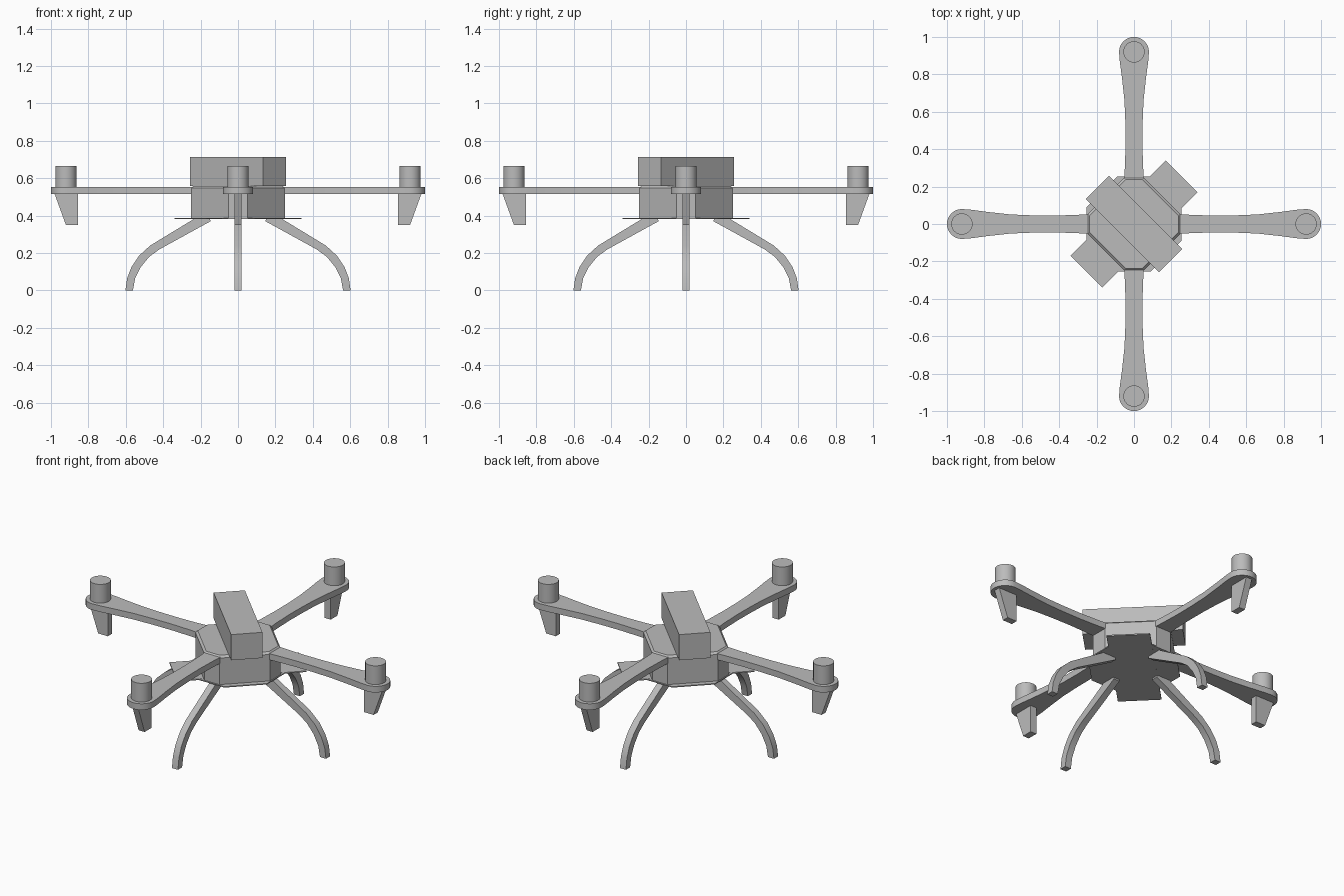
import bpy, bmesh, math
from mathutils import Matrix

cube = bpy.data.objects.get("Cube")
if cube:
    bpy.data.objects.remove(cube, do_unlink=True)

grey = bpy.data.materials.new("plain_grey")
grey.use_nodes = True
COLOUR = (0.5, 0.5, 0.5, 1)
grey.diffuse_color = COLOUR
grey.node_tree.nodes["Principled BSDF"].inputs["Base Color"].default_value = COLOUR


def prism(name, outline, low, high, matrix=Matrix(), chamfer=0):
    """Extrude a 2D outline from low to high, then place it with a matrix."""
    bm = bmesh.new()
    base = bm.faces.new([bm.verts.new((x, y, low)) for x, y in outline])
    top = bmesh.ops.extrude_face_region(bm, geom=[base])["geom"]
    verts = [v for v in top if isinstance(v, bmesh.types.BMVert)]
    bmesh.ops.translate(bm, verts=verts, vec=(0, 0, high - low))
    if chamfer:
        rim = [e for e in bm.edges if all(v in verts for v in e.verts)]
        bmesh.ops.bevel(bm, geom=rim, offset=chamfer, segments=1, affect='EDGES')
    bmesh.ops.recalc_face_normals(bm, faces=bm.faces)
    mesh = bpy.data.meshes.new(name)
    bm.to_mesh(mesh)
    bm.free()
    mesh.materials.append(grey)
    obj = bpy.data.objects.new(name, mesh)
    bpy.context.collection.objects.link(obj)
    obj.matrix_world = matrix
    return obj


def smooth(obj):
    bpy.ops.object.select_all(action='DESELECT')
    obj.select_set(True)
    bpy.context.view_layer.objects.active = obj
    bpy.ops.object.shade_smooth_by_angle(angle=math.radians(30))


def circle(cx, radius, start, end, steps):
    return [(cx + radius * math.cos(a), radius * math.sin(a))
            for a in (start + (end - start) * i / steps for i in range(steps + 1))]


def octagon(reach, flat):
    quarter = [(reach, -flat), (reach, flat)]
    return [p for k in range(4) for p in
            [(x * c - y * s, x * s + y * c)
             for c, s in [((1, 0, -1, 0)[k], (0, 1, 0, -1)[k])] for x, y in quarter]]


def rectangle(half_x, half_y):
    return [(-half_x, -half_y), (half_x, -half_y), (half_x, half_y), (-half_x, half_y)]


# Central body, base plate with two tabs, and battery on the diagonal
DIAGONAL = Matrix.Rotation(math.radians(45), 4, 'Z')
prism("body", octagon(0.25, 0.05), 0.385, 0.56, chamfer=0.012)
prism("base_plate", octagon(0.255, 0.088), 0.382, 0.388)
prism("plate_tabs", rectangle(0.36, 0.12), 0.3815, 0.3885, DIAGONAL)
prism("battery", rectangle(0.087, 0.276), 0.56, 0.715, DIAGONAL)

# Arm outline: slim beam flaring into a round motor mount
side = [(0.2, 0.056), (0.3, 0.049), (0.42, 0.045), (0.54, 0.046),
        (0.66, 0.051), (0.78, 0.064), (0.87, 0.076)]
arm_outline = ([(x, -y) for x, y in side]
               + circle(0.92, 0.08, -math.pi / 2, math.pi / 2, 16) + side[::-1])

# Side profiles of the motor fin and the curved landing leg
fin = [(0.856, 0.515), (0.856, 0.35), (0.92, 0.35), (0.98, 0.515)]
leg_outer = [(0.602, 0), (0.593, 0.065), (0.57, 0.125), (0.53, 0.185), (0.47, 0.24),
             (0.235, 0.383)]
leg_inner = [(0.15, 0.383), (0.147, 0.37), (0.42, 0.22), (0.475, 0.18), (0.52, 0.125),
             (0.55, 0.065), (0.562, 0)]

UPRIGHT = Matrix.Rotation(math.pi / 2, 4, 'X')
for index, place in enumerate(("left", "back", "right", "front")):
    turn = Matrix.Rotation(index * math.pi / 2, 4, 'Z')
    smooth(prism(place + "_arm", arm_outline, 0.515, 0.552, turn))
    smooth(prism(place + "_motor", circle(0.92, 0.057, 0, math.tau * 31 / 32, 31),
                 0.55, 0.665, turn))
    prism(place + "_motor_fin", fin, -0.02, 0.02, turn @ UPRIGHT)
    smooth(prism(place + "_landing_leg", leg_outer + leg_inner, -0.02, 0.02, turn @ UPRIGHT))
